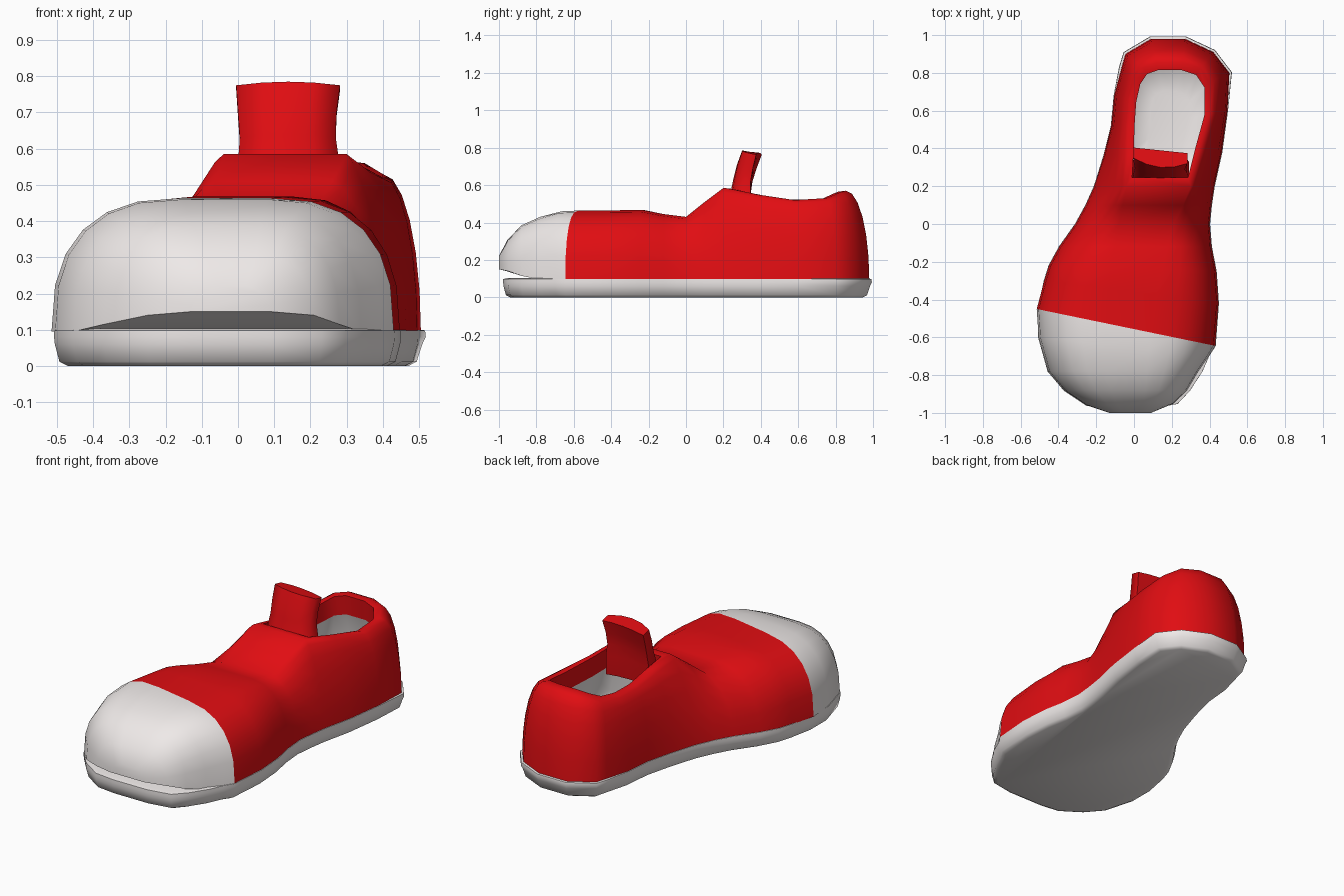
import bpy, bmesh, math
from mathutils import Vector

if "Cube" in bpy.data.objects:
    bpy.data.objects.remove(bpy.data.objects["Cube"])


def material(name, col):
    m = bpy.data.materials.new(name)
    m.diffuse_color = (*col, 1)
    m.use_nodes = True
    m.node_tree.nodes["Principled BSDF"].inputs["Base Color"].default_value = m.diffuse_color
    return m


red = material("red_canvas", (0.75, 0.004, 0.006))
white = material("white_rubber", (0.86, 0.82, 0.81))


def make(name, grids, mat, angle=55):
    """Each grid is (rows, close_across, cap_first, cap_last)."""
    bm = bmesh.new()
    for rows, closed, cap_a, cap_b in grids:
        vs = [[bm.verts.new(p) for p in r] for r in rows]
        n = len(rows[0])
        for a, b in zip(vs, vs[1:]):
            for i in range(n if closed else n - 1):
                j = (i + 1) % n
                bm.faces.new((a[i], a[j], b[j], b[i]))
        if cap_a:
            bm.faces.new(vs[0][::-1])
        if cap_b:
            bm.faces.new(vs[-1])
    bmesh.ops.remove_doubles(bm, verts=bm.verts, dist=0.0005)
    bmesh.ops.recalc_face_normals(bm, faces=bm.faces)
    me = bpy.data.meshes.new(name)
    bm.to_mesh(me)
    bm.free()
    ob = bpy.data.objects.new(name, me)
    bpy.context.collection.objects.link(ob)
    me.materials.append(mat)
    bpy.ops.object.select_all(action='DESELECT')
    ob.select_set(True)
    bpy.context.view_layer.objects.active = ob
    bpy.ops.object.shade_smooth_by_angle(angle=math.radians(angle))
    return ob


def column(base, top, n=2.0, m=6):
    """Rounded wall profile rising from the sole edge to the top edge."""
    b, t = Vector(base), Vector(top)
    pts = []
    for k in range(m + 1):
        a = math.pi / 2 * k / m
        h = 1 - max(math.cos(a), 0) ** (2 / n)
        v = math.sin(a) ** (2 / n)
        pts.append(Vector((b.x + (t.x - b.x) * h, b.y + (t.y - b.y) * h,
                           b.z + (t.z - b.z) * v)))
    return pts


def arch(yl, yr, xl, xr, cl, cr, zb, zt, n):
    f = lambda x: yl + (yr - yl) * (x - xl) / (xr - xl)
    return (column((xl, yl, zb), (cl, f(cl), zt), n)
            + column((xr, yr, zb), (cr, f(cr), zt), n)[::-1])


# Cross-sections: y left/right, x left/right, crown left/right, z base/top, roundness
cap_st = [
    (-1.0, -1.0, -.13, .09, -.05, .02, .15, .22, 2),
    (-.96, -.95, -.25, .21, -.09, .05, .14, .305, 2.2),
    (-.88, -.88, -.37, .28, -.12, .06, .115, .385, 2.4),
    (-.78, -.78, -.455, .34, -.14, .07, .095, .43, 2.5),
    (-.60, -.70, -.505, .395, -.15, .08, .095, .460, 2.55),
    (-.45, -.645, -.515, .43, -.15, .08, .095, .464, 2.55),
]
vamp_st = [cap_st[-1],
    (-.30, -.42, -.475, .447, -.13, .12, .095, .465, 2.5),
    (-.22, -.25, -.45, .435, -.12, .15, .095, .468, 2.4),
    (-.12, -.12, -.395, .41, -.10, .18, .095, .445, 2.2),
    (0.0, 0.0, -.31, .40, -.08, .21, .095, .43, 1.9),
    (.10, .10, -.255, .41, -.06, .26, .095, .51, 1.6),
    (.20, .20, -.21, .425, -.04, .30, .095, .585, 1.4),
]

# Heel outline and collar edge, from the left flap round to the right flap
heel = [(-.21, .2), (-.16, .36), (-.12, .52), (-.105, .68), (-.065, .83),
        (-.045, .9), (.09, .98), (.27, .98), (.42, .91), (.505, .8),
        (.495, .6), (.465, .38), (.425, .2)]
collar = [(-.04, .2, .585), (-.03, .36, .555), (-.025, .52, .525),
          (-.015, .66, .52), (.01, .77, .53), (.05, .83, .555),
          (.12, .855, .57), (.26, .855, .57), (.35, .825, .56),
          (.40, .75, .53), (.40, .58, .52), (.345, .38, .55), (.30, .2, .585)]
heel_cols = [column((x, y, .095), c, 1.4 if y < .3 else 1.7 if y < .4 else 2)
             for (x, y), c in zip(heel, collar)]


def toward(p, s, z):
    return Vector((.19 + (p[0] - .19) * s, .55 + (p[1] - .55) * s, z))


rim_in = [toward(c, .87, c[2] - .005) for c in collar]
rim_low = [toward(c, .90, c[2] - .12) for c in collar]

# Toe cap
make("toe_cap", [([arch(*s) for s in cap_st], True, True, False)], white, 70)

# Red upper: vamp, heel counter and rolled collar
make("upper", [([arch(*s) for s in vamp_st], False, False, False),
               (heel_cols, False, False, False),
               ([[Vector(c) for c in collar], rim_in, rim_low], True, False, False)],
     red, 75)

# Lining cup inside the heel
mix = lambda s, z: [Vector((c[0] + (h[0] - c[0]) * s, c[1] + (h[1] - c[1]) * s, z))
                    for c, h in zip(rim_low, heel)]
make("lining", [([rim_low, mix(.35, .28), mix(.4, .19), mix(.1, .14),
                  [toward(c, .5, .125) for c in collar]],
                 True, False, True)], white, 80)

# Tongue: bent slab, bowed forward in the middle and thinner at its sides
tongue = []
for z, yf, yb, x0, x1, skew in [
        (.44, .20, .33, -.01, .29, 0), (.56, .24, .345, 0, .28, 0),
        (.63, .26, .355, .005, .27, .01), (.70, .283, .377, 0, .272, .02),
        (.775, .315, .405, -.005, .282, .03)]:
    ring = []
    for y, us in ((yf, (0, .25, .5, .75, 1)), (yb, (1, .75, .5, .25, 0))):
        for u in us:
            bow = 4 * u * (1 - u)
            push = .035 * (1 - bow) if y == yf else 0
            ring.append(Vector((x0 + (x1 - x0) * u, y + push - skew * u,
                                z + .01 * bow - (.012 if y == yb else 0))))
    tongue.append(ring)
make("tongue", [(tongue, True, True, True)], red, 75)

# Sole: outline gathered from the same section widths
front = cap_st + vamp_st[1:-1]
wide = {-.95: .02, -.88: .015, -.78: .02}
outline = ([Vector((max(s[2], -.505), max(s[0], -.975), 0)) for s in front]
           + [Vector((x, y, 0)) for x, y in heel]
           + [Vector((s[3] + wide.get(s[1], 0), max(s[1], -.975), 0))
              for s in front[::-1]])


def offset(d, z):
    """Ring of the sole; it flares past the upper only around the heel."""
    res = []
    for i, p in enumerate(outline):
        t = (outline[(i + 1) % len(outline)] - outline[i - 1]).normalized()
        e = d if p.y > .7 or d < 0 else d * .2
        res.append(p + Vector((-t.y, t.x, 0)) * e + Vector((0, 0, z)))
    return res


make("sole", [([offset(-.035, 0), offset(-.012, .012), offset(.004, .06),
                offset(.014, .08), offset(.012, .098), offset(-.02, .103)],
               True, True, True)], white, 60)
